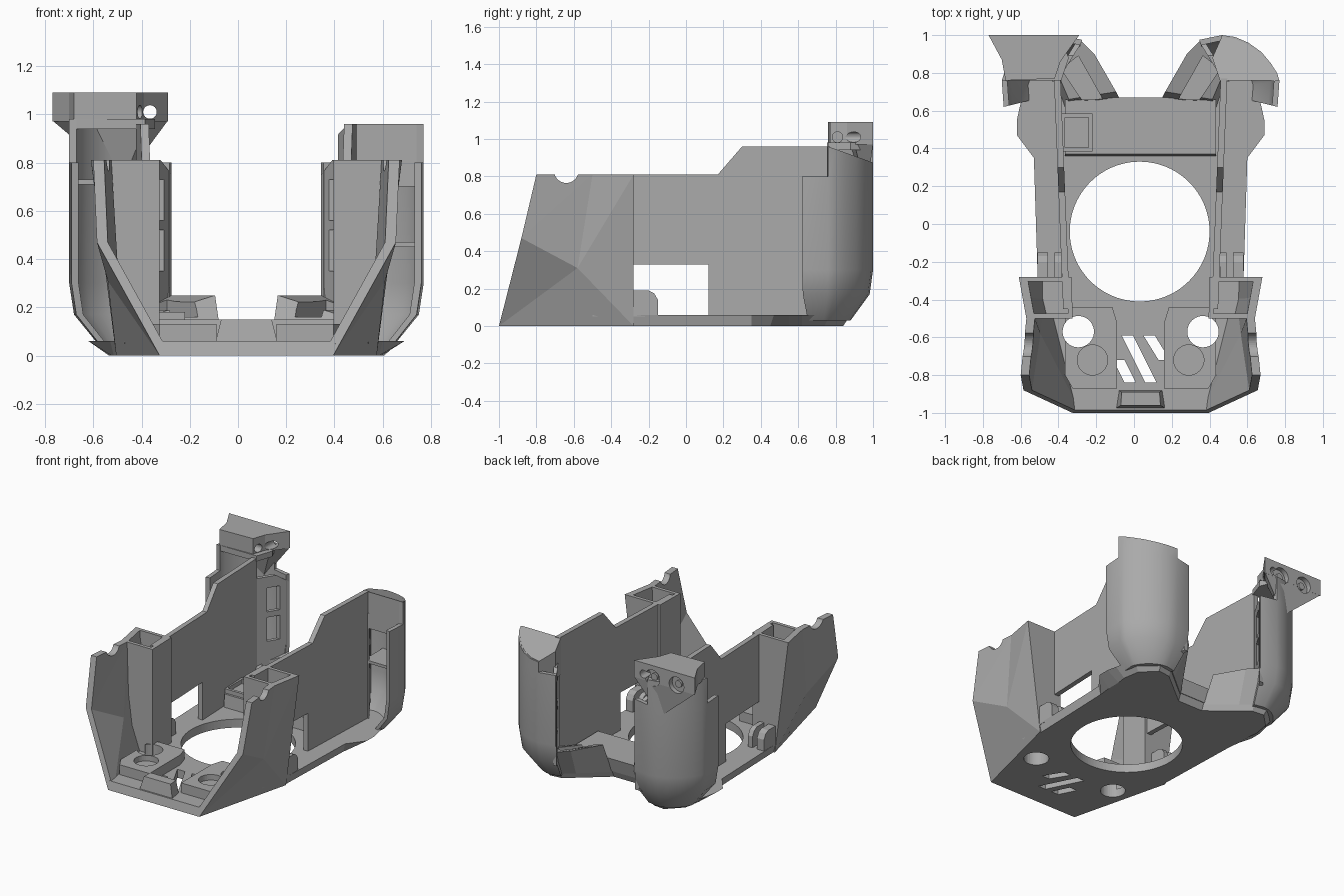
import bpy, bmesh, math
from mathutils import Vector

if "Cube" in bpy.data.objects:
    bpy.data.objects.remove(bpy.data.objects["Cube"], do_unlink=True)

grey = bpy.data.materials.new("plain_grey")
grey.use_nodes = True
GREY = (0.4, 0.4, 0.4, 1)
grey.diffuse_color = GREY
grey.node_tree.nodes["Principled BSDF"].inputs["Base Color"].default_value = GREY

MID = 0.035  # symmetry plane


def X(s, u):
    return MID + s * u


def finish(name, bm):
    bmesh.ops.recalc_face_normals(bm, faces=bm.faces)
    me = bpy.data.meshes.new(name)
    bm.to_mesh(me)
    bm.free()
    ob = bpy.data.objects.new(name, me)
    bpy.context.collection.objects.link(ob)
    me.materials.append(grey)
    return ob


def loft(name, rings):
    """Closed solid through rings of equal point count."""
    bm = bmesh.new()
    vs = [[bm.verts.new(p) for p in r] for r in rings]
    n = len(vs[0])
    for a, b in zip(vs, vs[1:]):
        for i in range(n):
            j = (i + 1) % n
            bm.faces.new((a[i], a[j], b[j], b[i]))
    bm.faces.new(vs[0][::-1])
    bm.faces.new(vs[-1])
    return finish(name, bm)


def prism(name, s, plan, z0, z1):
    """Vertical prism; z1 may be a height function of y."""
    top = z1 if callable(z1) else (lambda y: z1)
    return loft(name, [[(X(s, u), y, z0) for u, y in plan],
                       [(X(s, u), y, top(y)) for u, y in plan]])


def side_prism(name, s, profile, u0, u1):
    """Profile in y and z, spanned between two sideways positions (functions of y)."""
    return loft(name, [[(X(s, f(y)), y, z) for y, z in profile] for f in (u0, u1)])


def box(name, s, u0, u1, y0, y1, z0, z1):
    return prism(name, s, [(u0, y0), (u1, y0), (u1, y1), (u0, y1)], z0, z1)


def cylinder(name, centre, r, depth, axis, n=40):
    d = Vector(axis)
    q = d.to_track_quat('Z', 'Y')
    return loft(name, [[Vector(centre) + q @ Vector((r * math.cos(k * math.tau / n),
                r * math.sin(k * math.tau / n), h)) for k in range(n)]
                for h in (-depth / 2, depth / 2)])


def cut(ob, *cutters):
    for c in cutters:
        c.hide_render = True
        m = ob.modifiers.new("cut", 'BOOLEAN')
        m.operation, m.solver, m.object = 'DIFFERENCE', 'EXACT', c
        bpy.context.view_layer.objects.active = ob
        bpy.ops.object.modifier_apply(modifier=m.name)
        bpy.data.objects.remove(c, do_unlink=True)


def thicken(bm, move):
    ext = bmesh.ops.extrude_face_region(bm, geom=bm.faces[:], use_keep_orig=True)
    for v in ext["geom"]:
        if isinstance(v, bmesh.types.BMVert):
            v.co = move(v.co)


def both(half, z):
    return [(X(1, u), y, z) for u, y in half] + [(X(-1, u), y, z) for u, y in reversed(half)]


# Base plate with round opening, screw holes and diagonal vents
low = [(.36, -1), (.53, -.28), (.55, .35), (.56, .45), (.56, .55), (.57, .62),
       (.55, .74), (.45, .84), (.36, .83), (.1, .62)]
high = [(.37, -.985), (.545, -.28), (.565, .35), (.655, .47), (.655, .55), (.64, .62),
        (.6, .77), (.47, .88), (.36, .86), (.1, .645)]
base = loft("base_plate", [both(low, 0), both(high, .06)])
cut(base, cylinder("cutter", (.03, -.04, 0), .37, 1, (0, 0, 1), 96))
for x0, y0, x1, y1 in ((-.035, -.59, .09, -.84), (.08, -.59, .16, -.72), (-.08, -.72, -.02, -.84)):
    pts = [(x0 - .03, y0), (x0 + .03, y0), (x1 + .03, y1), (x1 - .03, y1)]
    cut(base, loft("cutter", [[(x, y, z) for x, y in pts] for z in (-.1, .2)]))
for s in (1, -1):
    cut(base, cylinder("cutter", (X(s, .33), -.57, 0), .083, 1, (0, 0, 1)))

# Rear cross beam, front centre lip and small frame
loft("rear_beam", [both([(.4, .36), (.4, .64), (.1, .645)], .05),
                   both([(.4, .37), (.4, .66), (.1, .67)], .15)])
loft("front_lip", [both([(.13, -.975), (.115, -.88)], .05), both([(.105, -.96), (.1, -.89)], .15)])
frame = box("beam_frame", -1, .255, .42, .385, .585, .14, .18)
cut(frame, box("cutter", -1, .275, .4, .405, .565, .13, .3))

# Plan of the rear shell, from its open front edge round to the inner tip
PLAN = [(.725, .62), (.735, .76), (.722, .8), (.69, .85), (.64, .91), (.57, .96),
        (.5, .99), (.43, 1), (.31, .975)]
AXIS = (.40, .70)


def pull(p, t):
    return tuple(a + (b - a) * t for a, b in zip(p, AXIS))


def build_side(s, tag):
    # Raised front platform with a through hole and a shallow recess
    plat = prism(tag + "front_platform", s, [(.125, -.87), (.36, -.87), (.4, -.8), (.4, -.44),
                 (.15, -.44), (.125, -.52)], .05, .13)
    cut(plat, cylinder("cutter", (X(s, .33), -.57, 0), .083, 1, (0, 0, 1)),
        cylinder("cutter", (X(s, .255), -.72, .14), .08, .1, (0, 0, 1)))

    # Faceted front side panel
    A, B, C, D = (.36, -1, 0), (.62, -.88, .47), (.635, -.8, .81), (.54, -.28, 0)
    E, F, G = (.575, -.58, .31), (.645, -.28, .81), (.605, -.5, .81)
    bm = bmesh.new()
    v = {k: bm.verts.new((X(s, k[0]), k[1], k[2])) for k in (A, B, C, D, E, F, G)}
    for f in ((A, B, E), (A, E, D), (E, G, F), (E, F, D), (B, C, G), (B, G, E)):
        bm.faces.new([v[k] for k in f])
    thicken(bm, lambda p: p + Vector((-s * .045, 0, 0)))
    panel = finish(tag + "front_panel", bm)
    cut(panel, cylinder("cutter", (X(s, .6), -.64, .83), .065, .4, (1, 0, 0)))

    # Hollow pocket behind the panel
    def pocket_ring(z, k, e):
        return [(X(s, u), y, z) for u, y in ((.36 + e, -.5 + e), (.365 + e, -.28 - e),
                (.545 + .1 * k - e, -.28 - e), (.505 + .1 * k - e, -.5 + e))]
    pocket = loft(tag + "pocket", [pocket_ring(.05, 0, 0), pocket_ring(.81, 1, 0)])
    cut(pocket, loft("cutter", [pocket_ring(.2, .2, .025), pocket_ring(.9, 1.1, .025)]))

    # Long side wall with stepped top and a low window
    outer = lambda y: .41 + .04 * (y + .45)
    prof = [(-.45, .05), (-.45, .81), (.17, .81), (.3, .96), (.77, .96), (.77, .05)]
    wall = side_prism(tag + "side_wall", s, prof, lambda y: outer(y) - .035, outer)
    cut(wall, box("cutter", s, .2, .7, -.28, .12, .06, .33))

    # Hinge tabs
    tab = [(-.29, .05), (-.29, .19), (-.2, .19), (-.17, .175), (-.15, .14), (-.15, .05)]
    for a, b in ((.42, .455), (.49, .545)):
        side_prism(tag + "hinge_tab", s, tab, lambda y: a, lambda y: b)

    # Curved rear shell, tapered at the foot
    roof_z = (lambda y: .96 - .36 * (y - .76)) if s > 0 else (lambda y: .98)
    bm = bmesh.new()
    rows = []
    for z, t in ((.03, .4), (.17, .06), (.3, 0), (.8, 0), (None, 0)):
        row = []
        for p in PLAN:
            u, y = pull(p, t)
            row.append(bm.verts.new((X(s, u), y, roof_z(y) if z is None else z)))
        rows.append(row)
    for k, (a, b) in enumerate(zip(rows, rows[1:])):
        for i in range(len(PLAN) - 1):
            if k < 3 or 0 < i < len(PLAN) - 2:
                bm.faces.new((a[i], a[i + 1], b[i + 1], b[i]))
    bmesh.ops.delete(bm, geom=[q for q in bm.verts if not q.link_faces], context='VERTS')

    def inward(p):
        d = Vector((X(s, AXIS[0]) - p.x, AXIS[1] - p.y, 0))
        return p + d.normalized() * .03
    thicken(bm, inward)
    shell = finish(tag + "rear_shell", bm)

    # Shell roof and inner shelf
    inset = [pull(p, .03) for p in PLAN[1:-1]]
    prism(tag + "shell_roof", s, inset + [(.38, .88), (.42, .76)], .7 if s > 0 else .94, roof_z)
    prism(tag + "shell_shelf", s, inset + [(.43, .76)], .45 if s > 0 else .71,
          .47 if s > 0 else .73)

    # Slotted inner flange closing the shell
    def flange(name, tz, o0, o1):
        return loft(name, [[(X(s, .31 + .13 * t + o), .965 - .21 * t, z) for t, z in tz]
                           for o in (o0, o1)])
    fl = flange(tag + "slotted_flange", [(0, .15), (0, .75), (.35, .81), (1, .81), (1, .06),
                                         (.5, .1)], 0, .03)
    for z in (.35, .56):
        cut(fl, flange("cutter", [(.25, z), (.25, z + .17), (.62, z + .17), (.62, z)], -.1, .1))

    # Low rear corner crest with a diagonal guide channel
    foot = [(.1, .64), (.28, .79), (.36, .855), (.45, .75), (.4, .6)]
    crest = [(.13, .7, .25), (.245, .9, .25), (.31, .965, .25), (.44, .8, .19), (.38, .66, .17)]
    corner = loft(tag + "rear_crest", [[(X(s, u), y, .04) for u, y in foot],
                                       [(X(s, u), y, z) for u, y, z in crest]])
    cut(corner, prism("cutter", s, [(.2, .66), (.3, .64), (.42, .82), (.33, .89)], .16, .5))
    return shell


shells = [build_side(1, "left_"), build_side(-1, "right_")]

# Mounting head on the tall rear tower
head_plan = [(.805, 1), (.735, .87), (.715, .76), (.455, .77), (.425, .86), (.325, 1)]
wedge = [(.805, 1), (.69, .87), (.41, .9), (.325, 1)]
head = prism("mounting_head", -1, head_plan, .97, 1.09)
gusset = loft("head_gusset", [[(X(-1, u), y, .975) for u, y in wedge],
              [(X(-1, .51 + (u - .51) * .06), .97 + (y - 1) * .1, .74) for u, y in wedge]])
for u in (.47, .66):
    for part in (head, gusset):
        cut(part, cylinder("cutter", (X(-1, u), 1, 1), .058, .07, (0, 1, 0)))
    cylinder("screw_seat", (X(-1, u), .965, 1), .025, .03, (0, 1, 0), 20)
cut(head, cylinder("cutter", (X(-1, .4), .9, 1.01), .028, 1, (0, 1, 0)),
    cylinder("cutter", (X(-1, .44), .81, 1.01), .028, .2, (1, 0, 0)))

# Smooth only the gently curved shells
for ob in shells:
    bpy.ops.object.select_all(action='DESELECT')
    ob.select_set(True)
    bpy.context.view_layer.objects.active = ob
    bpy.ops.object.shade_smooth_by_angle(angle=math.radians(35))
